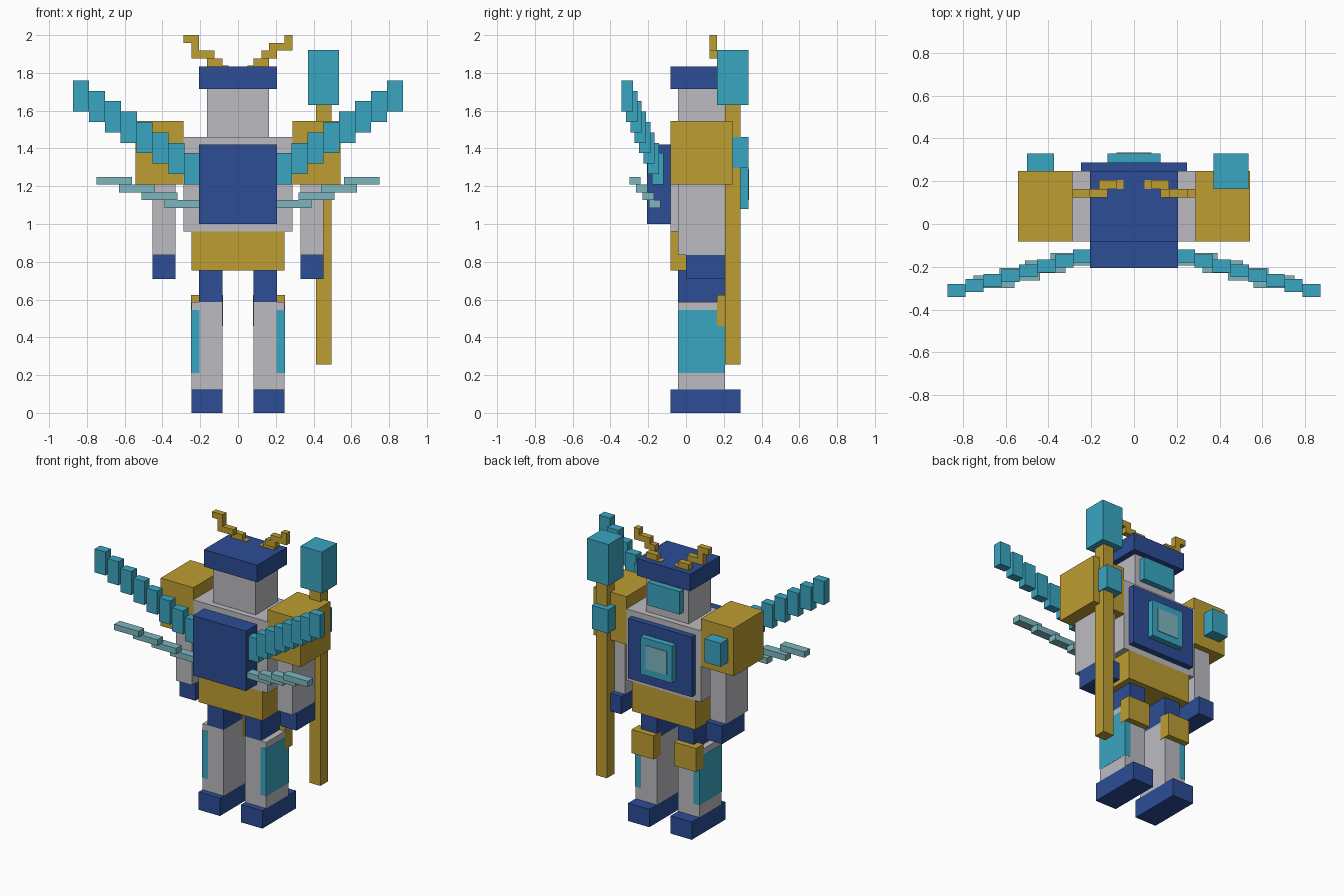
import bpy, bmesh

cube = bpy.data.objects.get("Cube")
if cube:
    bpy.data.objects.remove(cube)


def material(name, hex_code):
    rgb = [channel / 255 for channel in bytes.fromhex(hex_code)]
    colour = [((channel + 0.055) / 1.055) ** 2.4 for channel in rgb] + [1]
    mat = bpy.data.materials.new(name)
    mat.use_nodes = True
    mat.diffuse_color = colour
    mat.node_tree.nodes["Principled BSDF"].inputs["Base Color"].default_value = colour
    return mat


grey = material("light grey", "bcbbc0")
blue = material("royal blue", "2c4d96")
gold = material("gold", "be9d32")
teal = material("teal", "3aa6c2")
pale = material("pale teal", "7cb7bf")


def add_block(bm, x, y, z, side):
    """Add one box spanning the given (low, high) ranges; side -1 mirrors it."""
    for vert in bmesh.ops.create_cube(bm, size=1)["verts"]:
        vert.co = [low + (high - low) * (part + 0.5)
                   for (low, high), part in zip((x, y, z), vert.co)]
        vert.co.x *= side


def blocks(name, mat, ranges, side=1):
    """Make one object from a list of (x, y, z) ranges."""
    bm = bmesh.new()
    for x, y, z in ranges:
        add_block(bm, x, y, z, side)
    bmesh.ops.recalc_face_normals(bm, faces=bm.faces)
    mesh = bpy.data.meshes.new(name)
    bm.to_mesh(mesh)
    bm.free()
    mesh.materials.append(mat)
    obj = bpy.data.objects.new(name, mesh)
    bpy.context.collection.objects.link(obj)


def block(name, mat, x, y, z, side=1):
    blocks(name, mat, [(x, y, z)], side)


def centred(half_width):
    return (-half_width, half_width)


def around(centre, half_width):
    return (centre - half_width, centre + half_width)


def start(low, length):
    return (low, low + length)


# Shared levels and depths
step = 0.0412                # size of the small stair steps
ankle, knee, hip = 0.125, 0.588, 0.755
wrist, waist, armpit = 0.835, 0.96, 1.21
neck, brow, crown = 1.46, 1.715, 1.835
trunk_back, trunk_face = -2 * step, 6 * step
limb_back, limb_face = -step, 5 * step
trunk_depth = (trunk_back, trunk_face)
limb_depth = (limb_back, limb_face)

# Torso and pack
panel_height = (1, 1.42)
panel_face = trunk_face + step
core_face = panel_face + step
block("pelvis", gold, centred(6 * step), trunk_depth, (hip, waist))
block("chest", grey, centred(7 * step), trunk_depth, (waist, neck))
block("pack", blue, centred(5 * step), (-5 * step, trunk_back), panel_height)
block("chest_panel", blue, centred(6 * step), (trunk_face, panel_face), panel_height)
block("chest_core", teal, centred(3 * step), (panel_face, core_face), around(armpit, 0.13))
block("core_glow", pale, centred(2 * step), start(core_face, 0.004), around(armpit, 2 * step))

# Head
block("head", grey, centred(4 * step), limb_depth, (neck, brow))
block("head_band", blue, centred(5 * step), trunk_depth, (brow, crown))
block("visor", teal, centred(3 * step), (limb_face, trunk_face), around(1.61, 0.08))

# Horns climb in steps; each pair is the span of one level, in steps
horn_spans = {
    "left": (1, [(2, 4), (3, 5), (4, 7), (6, 7)]),
    "right": (-1, [(2, 4), (3, 6), (5, 6), (5, 7)]),
}
for label, (side, spans) in horn_spans.items():
    levels = []
    for level, (inner, outer) in enumerate(spans):
        row = limb_face - (step if level == 0 else 2 * step)
        levels.append(((inner * step, outer * step), start(row, step),
                       start(crown + level * step, step)))
    blocks(f"{label}_horn", gold, levels, side)
    block(f"{label}_horn_base", gold, (0.05, 4 * step),
          (limb_face - step, limb_face), start(crown, 0.004), side)

# Wings sweep outward, away from the chest panel and upward in even steps
upper_wing = [(start(0.2 + 0.084 * i, 0.085),
               around(-0.15 - 0.023 * i, 0.03),
               start(armpit + 0.055 * i, 0.165)) for i in range(8)]
lower_wing = [(start(0.2 + 0.12 * i, 0.19),
               around(-0.165 - 0.035 * i, 0.03),
               start(1.085 + step * i, step)) for i in range(4)]

# Paired parts
leg_width = (2 * step, 6 * step)
arm_width = (8 * step, 11 * step)
for label, side in (("left", 1), ("right", -1)):
    def part(name, mat, x, y, z):
        block(f"{label}_{name}", mat, x, y, z, side)

    # Legs
    part("foot", blue, leg_width, (trunk_back, panel_face), (0, ankle))
    part("shin", grey, leg_width, limb_depth, (ankle, knee))
    part("shin_panel", teal, around(5.5 * step, 0.022), around(2 * step, 0.125), (0.21, 0.545))
    part("knee_guard", gold, around(4 * step, 0.085), around(limb_face, step), (0.46, 0.625))
    part("thigh", blue, (2 * step, 5 * step), limb_depth, (knee, hip))

    # Arms and shoulders
    part("arm", grey, arm_width, limb_depth, (wrist, armpit))
    part("hand", blue, arm_width, (0, trunk_face), (wrist - ankle, wrist))
    part("shoulder", gold, (7 * step, 0.543), trunk_depth, (armpit, 1.545))
    part("shoulder_gem", teal, (0.375, 0.5), (trunk_face, core_face), (neck - 4 * step, neck))

    # Wings
    blocks(f"{label}_upper_wing", teal, upper_wing, side)
    blocks(f"{label}_lower_wing", pale, lower_wing, side)

# Staff held on the left side
staff_centre = 11 * step
block("staff_shaft", gold, around(staff_centre, step), (limb_face, panel_face), (0.255, 1.64))
block("staff_head", teal, around(staff_centre, 2 * step), (4 * step, core_face), (1.63, 1.92))
